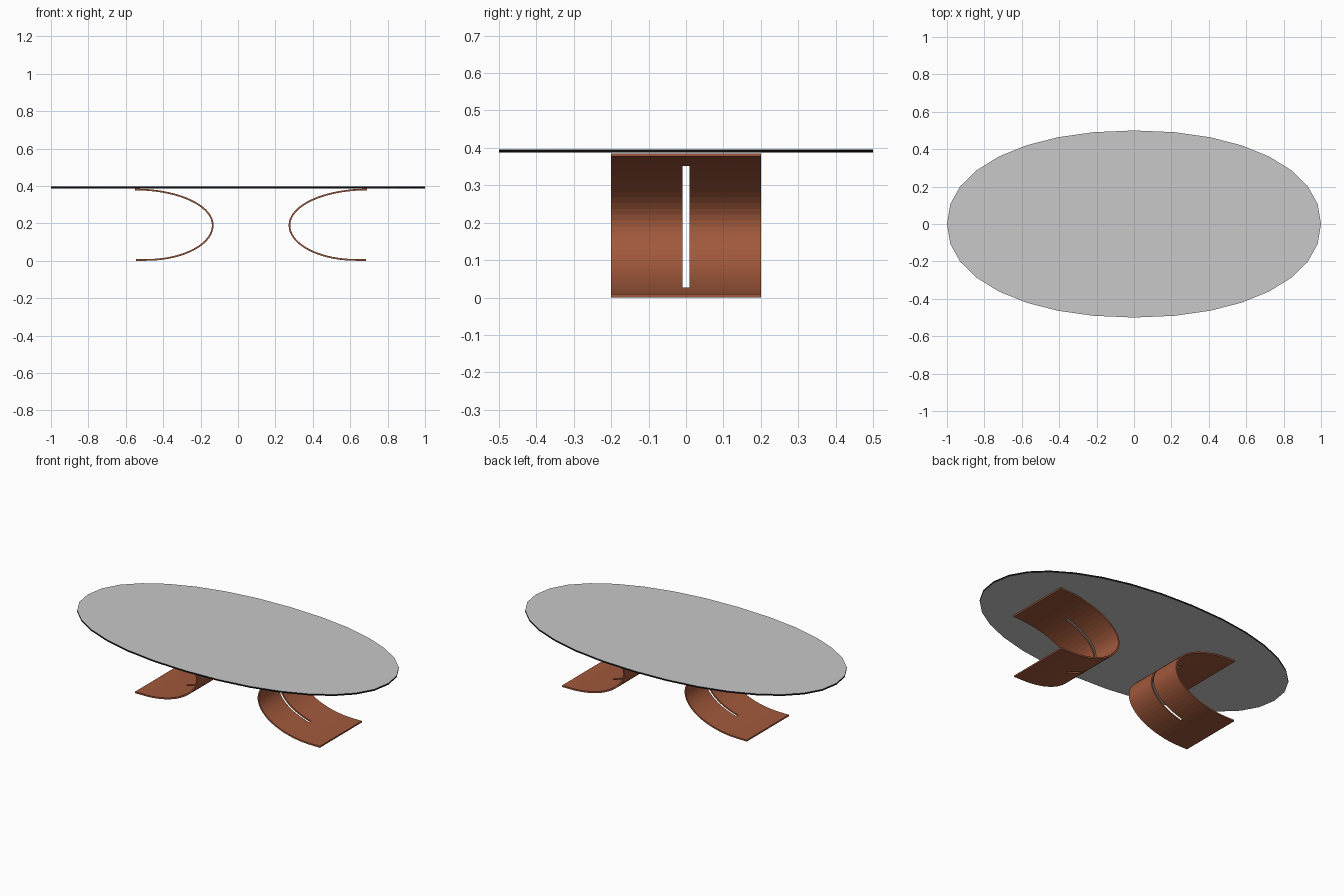
import bpy, bmesh, math

if "Cube" in bpy.data.objects:
    bpy.data.objects.remove(bpy.data.objects["Cube"])


def material(name, rgb):
    m = bpy.data.materials.new(name)
    m.diffuse_color = (*rgb, 1)
    m.use_nodes = True
    m.node_tree.nodes["Principled BSDF"].inputs["Base Color"].default_value = m.diffuse_color
    return m


grey = material("grey glass", (0.58, 0.58, 0.58))
black = material("black rim", (0.005, 0.005, 0.005))
wood = material("reddish wood", (0.36, 0.10, 0.045))


def finish(bm, name, mats):
    bm.normal_update()
    me = bpy.data.meshes.new(name)
    bm.to_mesh(me)
    bm.free()
    for m in mats:
        me.materials.append(m)
    ob = bpy.data.objects.new(name, me)
    bpy.context.collection.objects.link(ob)
    return ob


# Oval tabletop, slightly fuller than an ellipse, with a black rim
def tabletop(n=32, z0=0.387, z1=0.396, power=0.94):
    def soft(v):
        return math.copysign(abs(v) ** power, v) if abs(v) > 1e-6 else 0.0

    bm = bmesh.new()
    rings = []
    for z in (z0, z1):
        rings.append([bm.verts.new((soft(math.cos(a)), 0.5 * soft(math.sin(a)), z))
                      for a in (2 * math.pi * i / n for i in range(n))])
    low, high = rings
    bm.faces.new(high)
    bm.faces.new(low[::-1])
    for i in range(n):
        j = (i + 1) % n
        bm.faces.new((low[i], low[j], high[j], high[i])).material_index = 1
    finish(bm, "tabletop", [grey, black])


# Bent sheet leg: C-shaped profile with a long slot down the middle
def leg(name, side):
    mid_x, mid_z, bend_x = 0.07, 0.19, 0.275
    profile = []
    for deg in range(90, -91, -5):
        a = math.radians(deg)
        end_x, height = (0.69, 0.191) if deg > 0 else (0.63, 0.1855)
        x = end_x - (end_x - bend_x) * math.cos(a)
        profile.append((deg, x, mid_z + height * math.sin(a)))
    profile.append((-95, 0.685, 0.0045))      # flat foot
    bm = bmesh.new()
    rows = [[bm.verts.new((mid_x + side * (x - mid_x), y, z))
             for y in (-0.2, -0.0095, 0.0095, 0.2)] for _, x, z in profile]
    for i in range(len(rows) - 1):
        in_slot = profile[i][0] <= 60 and profile[i + 1][0] >= -65
        for k in range(3):
            if k == 1 and in_slot:
                continue
            bm.faces.new((rows[i][k], rows[i][k + 1], rows[i + 1][k + 1], rows[i + 1][k]))
    ob = finish(bm, name, [wood])
    mod = ob.modifiers.new("thickness", "SOLIDIFY")
    mod.thickness = 0.009
    mod.offset = 0


tabletop()
leg("right_leg", 1)
leg("left_leg", -1)
